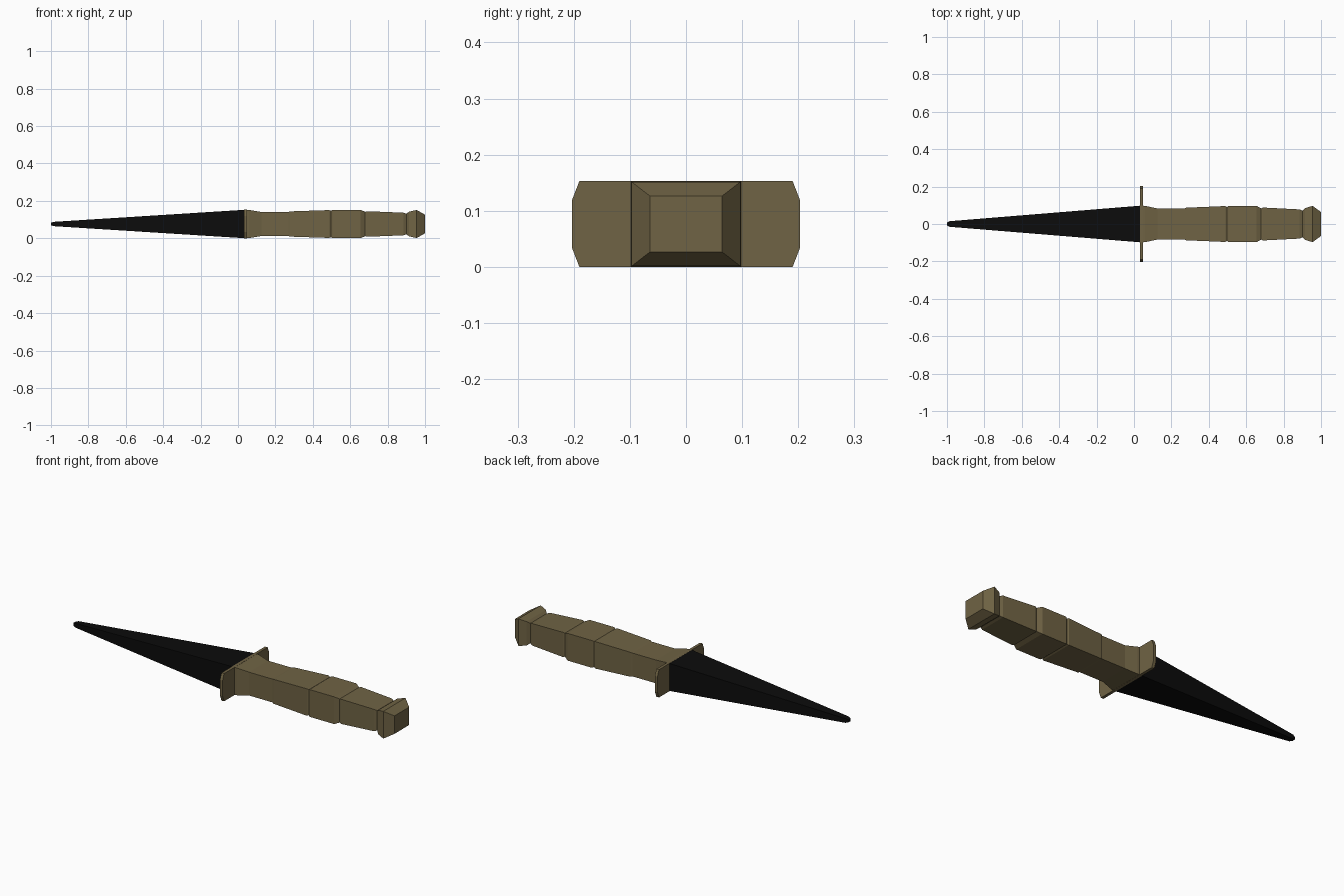
import bpy
import bmesh

if "Cube" in bpy.data.objects:
    bpy.data.objects.remove(bpy.data.objects["Cube"], do_unlink=True)

MID_Z = 0.0765   # height of the long axis
RATIO = 0.775    # thickness relative to width


def material(name, rgb):
    mat = bpy.data.materials.new(name)
    mat.use_nodes = True
    mat.diffuse_color = (*rgb, 1)
    mat.node_tree.nodes["Principled BSDF"].inputs["Base Color"].default_value = (*rgb, 1)
    return mat


def loft(name, sections, mat):
    """Skin a list of equal-length rings of points and cap both ends."""
    bm = bmesh.new()
    rings = [[bm.verts.new(p) for p in ring] for ring in sections]
    count = len(rings[0])
    for a, b in zip(rings, rings[1:]):
        for i in range(count):
            j = (i + 1) % count
            bm.faces.new((a[i], a[j], b[j], b[i]))
    bm.faces.new(rings[0])
    bm.faces.new(rings[-1])
    bmesh.ops.recalc_face_normals(bm, faces=bm.faces)
    mesh = bpy.data.meshes.new(name)
    bm.to_mesh(mesh)
    bm.free()
    mesh.materials.append(mat)
    obj = bpy.data.objects.new(name, mesh)
    bpy.context.collection.objects.link(obj)
    return obj


def rectangle(x, half):
    """Rectangular cross-section at x with the given half width."""
    h = half * RATIO
    return [(x, sy * half, MID_Z + sz * h)
            for sy, sz in ((-1, -1), (1, -1), (1, 1), (-1, 1))]


def tapered(name, profile, mat):
    return loft(name, [rectangle(x, half) for x, half in profile], mat)


tan = material("tan", (0.16, 0.125, 0.058))
black = material("black", (0.0035, 0.0035, 0.0035))

# Long tapering blade with a blunt little tip
tapered("blade", [(0.035, 0.098), (-0.985, 0.015), (-1.0, 0.008)], black)

# Thin cross guard with cut corners
outline = [(0.203, 0.043), (0.19, MID_Z), (-0.19, MID_Z), (-0.203, 0.043),
           (-0.203, -0.043), (-0.19, -MID_Z), (0.19, -MID_Z), (0.203, -0.043)]
loft("guard", [[(x, y, MID_Z + z) for y, z in outline] for x in (0.032, 0.048)], tan)

# Stepped grip, grooved between its segments
tapered("grip", [(0.046, 0.098), (0.06, 0.097), (0.125, 0.083), (0.27, 0.083),
                 (0.278, 0.087), (0.488, 0.096), (0.497, 0.091), (0.506, 0.097),
                 (0.655, 0.097), (0.68, 0.084), (0.69, 0.088),
                 (0.885, 0.078), (0.9, 0.071)], tan)

# Flared pommel
tapered("pommel", [(0.9, 0.071), (0.915, 0.085), (0.955, 0.097), (1.0, 0.064)], tan)
